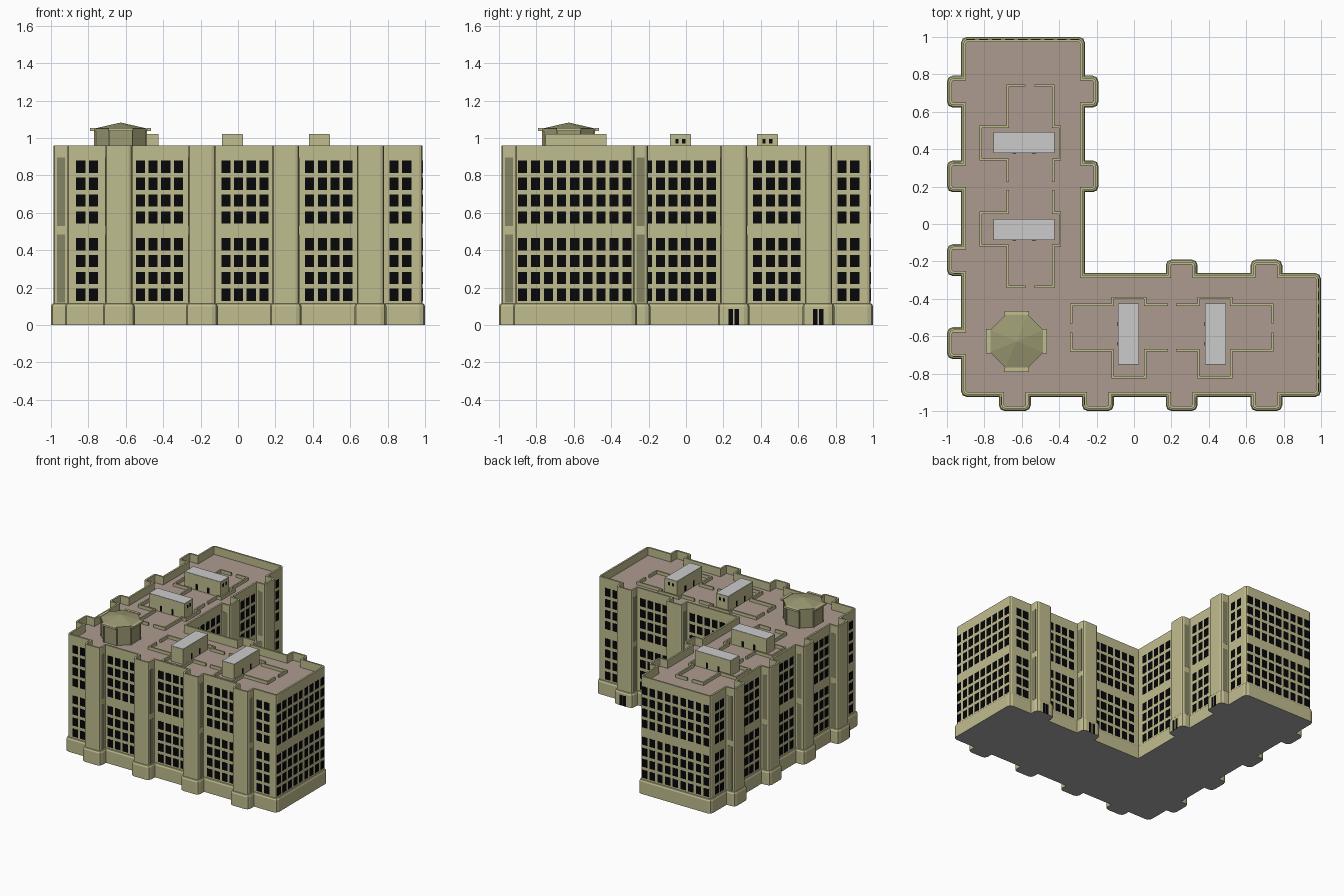
import bpy, bmesh, math
from mathutils import Vector, Matrix

if "Cube" in bpy.data.objects:
    bpy.data.objects.remove(bpy.data.objects["Cube"])

def mat(name, r, g, b):
    m = bpy.data.materials.new(name)
    m.diffuse_color = (r, g, b, 1)
    m.use_nodes = True
    m.node_tree.nodes["Principled BSDF"].inputs["Base Color"].default_value = m.diffuse_color
    return m

STONE = mat("stone", .53, .51, .275)
ROOF = mat("roof_brown", .42, .33, .28)
GLASS = mat("dark_glass", .002, .002, .003)
PANEL = mat("panel_olive", .23, .23, .13)
DOME = mat("pavilion_olive", .33, .32, .17)
GREY = mat("light_grey", .57, .57, .58)
UNDER = mat("underside", .4, .4, .4)

# Plan dimensions; the building is mirrored about the diagonal x = y
WALL, END, INNER = -.912, .987, -.275
PIER_OUT, PIER_IN, HALF = -.987, -.203, .072
PIERS = [-.637, -.193, .255, .708]
IN_PIERS = PIERS[2:]
DECK, TOP = .895, .96

def finish(name, bm, *mats):
    me = bpy.data.meshes.new(name)
    bmesh.ops.recalc_face_normals(bm, faces=bm.faces)
    bm.to_mesh(me)
    bm.free()
    for m in mats:
        me.materials.append(m)
    ob = bpy.data.objects.new(name, me)
    bpy.context.collection.objects.link(ob)
    return ob

def box(bm, x0, x1, y0, y1, z0, z1):
    size = Matrix.Diagonal((x1 - x0, y1 - y0, z1 - z0, 1))
    at = Matrix.Translation(((x0 + x1) / 2, (y0 + y1) / 2, (z0 + z1) / 2))
    bmesh.ops.create_cube(bm, size=1, matrix=at @ size)

def both(bm, x0, x1, y0, y1, z0, z1):
    """Box in the west wing and its diagonal mirror in the south wing."""
    box(bm, x0, x1, y0, y1, z0, z1)
    box(bm, y0, y1, x0, x1, z0, z1)

# L-shaped outline with projecting piers
def outline():
    a = []
    for c in PIERS:
        a += [(WALL, c - HALF), (PIER_OUT, c - HALF), (PIER_OUT, c + HALF), (WALL, c + HALF)]
    a += [(WALL, END), (INNER, END)]
    for c in reversed(IN_PIERS):
        a += [(INNER, c + HALF), (PIER_IN, c + HALF), (PIER_IN, c - HALF), (INNER, c - HALF)]
    full = [(WALL, WALL)] + a + [(INNER, INNER)] + [(y, x) for x, y in reversed(a)]
    return [Vector(p) for p in reversed(full)]

def rounded(pts, r=.02):
    out = []
    for i, p in enumerate(pts):
        d0 = (p - pts[i - 1]).normalized()
        d1 = (pts[(i + 1) % len(pts)] - p).normalized()
        if d0.cross(d1) > 0:
            out += [p - d0 * r, p + (d1 - d0) * r * .29, p + d1 * r]
        else:
            out.append(p)
    return out

def offset(pts, d):
    res = []
    for i, p in enumerate(pts):
        d0 = (p - pts[i - 1]).normalized()
        d1 = (pts[(i + 1) % len(pts)] - p).normalized()
        n0, n1 = Vector((d0.y, -d0.x)), Vector((d1.y, -d1.x))
        res.append(p + (n0 + n1) * d / (1 + n0.dot(n1)))
    return res

# Main body: plinth, walls, parapet and roof deck
bm = bmesh.new()
plan = rounded(outline())
loops = []
for d, z in [(.013, 0), (.013, .1), (.007, .113), (0, .115), (0, TOP), (-.014, TOP), (-.014, DECK)]:
    loops.append([bm.verts.new((p.x, p.y, z)) for p in offset(plan, d)])
n = len(plan)
for a, b in zip(loops, loops[1:]):
    for i in range(n):
        j = (i + 1) % n
        bm.faces.new((a[i], a[j], b[j], b[i]))
bm.faces.new(loops[-1]).material_index = 1
bm.faces.new(loops[0][::-1]).material_index = 2
finish("building_body", bm, STONE, ROOF, UNDER)

# Windows: columns per bay, two blocks of four rows
rows = [z0 + k * .0905 for z0 in (.161, .575) for k in range(4)]
def columns(centre, count, pitch=.068):
    return [centre + (k - (count - 1) / 2) * pitch for k in range(count)]

outer = columns(-.807, 2) + columns(-.42, 4) + columns(.037, 4) + columns(.485, 4) + columns(.868, 2)
inner = columns(-.035, 6) + columns(.485, 4) + columns(.868, 2)
end = columns(-.595, 9, .07)
W, H, T = .0245, .033, .0008
bm = bmesh.new()
for z in rows:
    for face, cols in ((WALL, outer), (INNER, inner)):
        for y in cols:
            both(bm, face - T, face + T, y - W, y + W, z - H, z + H)
    for x in end:
        both(bm, x - W, x + W, END - T, END + T, z - H, z + H)
finish("windows", bm, GLASS)

# Tall panels on the sides of every pier
bm = bmesh.new()
for cs, x0, x1 in ((PIERS, -.967, -.925), (IN_PIERS, -.264, -.222)):
    for c in cs:
        for y in (c - HALF, c + HALF):
            for z0, z1 in ((.12, .485), (.53, .895)):
                both(bm, x0, x1, y - .001, y + .001, z0, z1)
finish("pier_side_panels", bm, PANEL)

# Double doors in the inner piers
bm = bmesh.new()
door_x = PIER_IN + .013
for c in IN_PIERS:
    for s in (-.016, .016):
        both(bm, door_x - .003, door_x + .001, c + s - .012, c + s + .012, 0, .085)
finish("doors", bm, GLASS)

# Roof bulkheads, their caps, openings and the low walls around them
huts, caps, holes, walls = (bmesh.new() for _ in range(4))

def low_wall(pts, flip):
    t = .006
    pts = [(x, .405 - y if flip else y) for x, y in pts]
    for (x0, y0), (x1, y1) in zip(pts, pts[1:]):
        both(walls, min(x0, x1) - t, max(x0, x1) + t, min(y0, y1) - t, max(y0, y1) + t, DECK - .005, DECK + .025)

for flip, c in ((False, .435), (True, -.03)):
    both(huts, -.75, -.425, c - .056, c + .056, DECK - .005, 1.018)
    both(caps, -.749, -.426, c - .055, c + .055, 1.01, 1.021)
    for s in (-.018, .018):
        both(holes, -.43, -.424, c + s - .009, c + s + .009, .97, .995)
    for s in (-1, 1):
        for x in (-.64, -.535):
            y = c + s * .056
            both(holes, x - .01, x + .01, y - .001, y + .001, .9, .945)
    low_wall([(-.585, .74), (-.675, .74), (-.675, .52), (-.82, .52), (-.82, .345), (-.675, .345), (-.675, .23)], flip)
    low_wall([(-.525, .74), (-.432, .74), (-.432, .52), (-.395, .52), (-.395, .345), (-.432, .345), (-.432, .23)], flip)
finish("roof_bulkheads", huts, STONE)
finish("bulkhead_caps", caps, GREY)
finish("bulkhead_openings", holes, GLASS)
finish("low_roof_walls", walls, STONE)

# Octagonal roof pavilion
CX = -.627
def octagon(bm, apothem0, apothem1, z0, z1):
    k = 1 / math.cos(math.pi / 8)
    m = Matrix.Translation((CX, CX, (z0 + z1) / 2)) @ Matrix.Rotation(math.pi / 8, 4, 'Z')
    bmesh.ops.create_cone(bm, cap_ends=True, segments=8, radius1=apothem0 * k,
                          radius2=apothem1 * k, depth=z1 - z0, matrix=m)

bm = bmesh.new()
octagon(bm, .137, .137, DECK - .005, 1.04)
finish("pavilion_walls", bm, DOME)
bm = bmesh.new()
octagon(bm, .142, .142, 1.036, 1.05)
octagon(bm, .142, .002, 1.05, 1.082)
finish("pavilion_roof", bm, DOME)
# Eaves reaching out on the four main sides
bm = bmesh.new()
for s in (-1, 1):
    both(bm, CX + s * .152 - .011, CX + s * .152 + .011, CX - .066, CX + .066, 1.038, 1.053)
finish("pavilion_eaves", bm, STONE)
# Corner posts of the pavilion
bm = bmesh.new()
for k in range(8):
    a = math.pi / 8 + k * math.pi / 4
    x, y = CX + .148 * math.cos(a), CX + .148 * math.sin(a)
    box(bm, x - .005, x + .005, y - .005, y + .005, DECK - .005, 1.04)
finish("pavilion_posts", bm, DOME)
